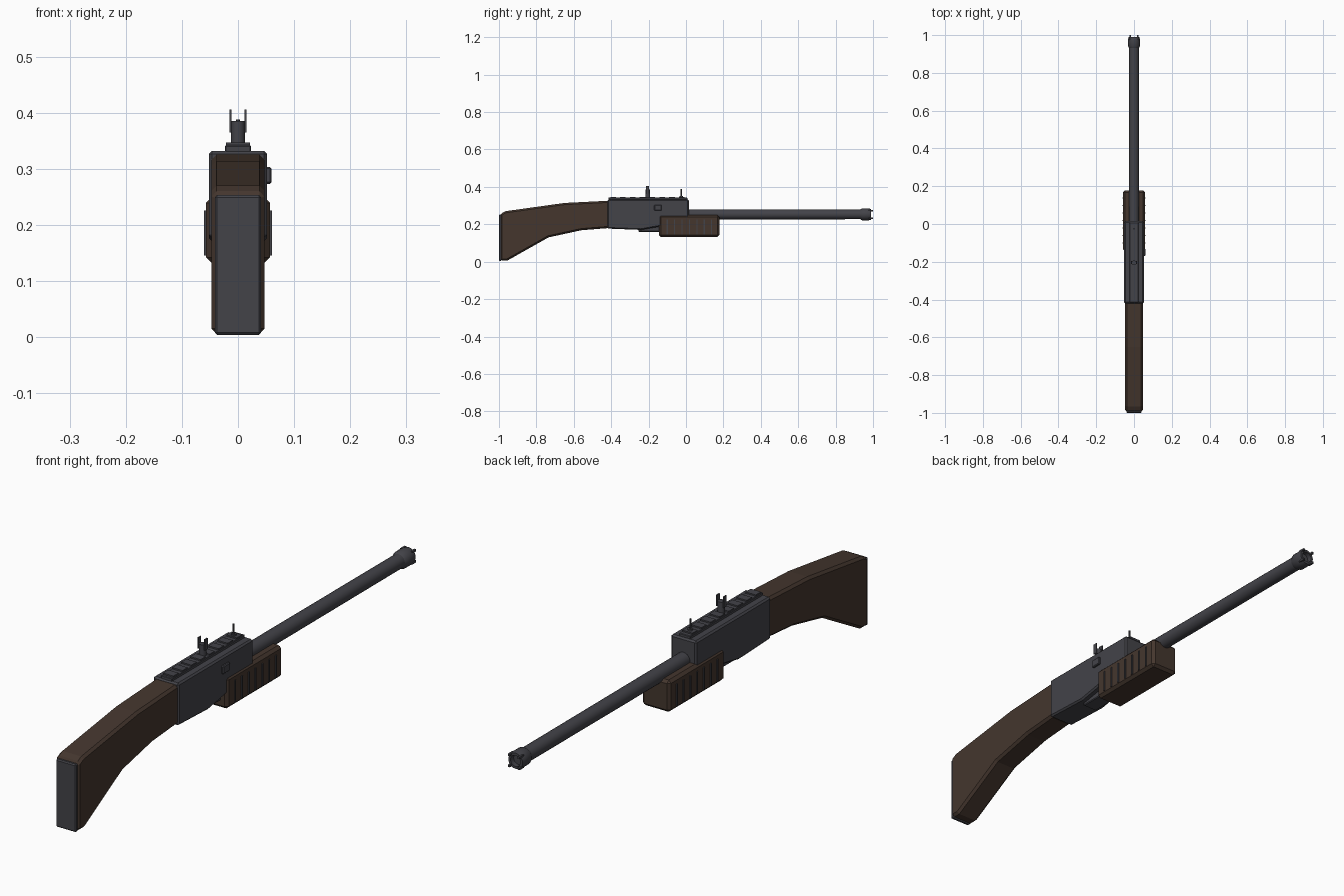
import bpy, bmesh, math
from mathutils import Matrix, Vector

if "Cube" in bpy.data.objects:
    bpy.data.objects.remove(bpy.data.objects["Cube"])


def material(name, rgb):
    m = bpy.data.materials.new(name)
    m.diffuse_color = (*rgb, 1)
    m.use_nodes = True
    m.node_tree.nodes["Principled BSDF"].inputs["Base Color"].default_value = m.diffuse_color
    return m


METAL = material("gunmetal grey", (0.056, 0.056, 0.066))
WOOD = material("dark walnut", (0.058, 0.037, 0.027))


def finish(name, bm, mat, bevel=0.0, smooth=False):
    bmesh.ops.recalc_face_normals(bm, faces=bm.faces)
    me = bpy.data.meshes.new(name)
    bm.to_mesh(me)
    bm.free()
    me.materials.append(mat)
    ob = bpy.data.objects.new(name, me)
    bpy.context.collection.objects.link(ob)
    if bevel:
        b = ob.modifiers.new("Bevel", 'BEVEL')
        b.width, b.segments, b.limit_method = bevel, 1, 'ANGLE'
        b.angle_limit = math.radians(50)
    if smooth:
        bpy.context.view_layer.objects.active = ob
        ob.select_set(True)
        bpy.ops.object.shade_smooth_by_angle(angle=math.radians(35))
        ob.select_set(False)
    return ob


def side_profile(name, pts, half, mat, bevel):
    """Extrude a (y, z) outline across x."""
    bm = bmesh.new()
    f = bm.faces.new([bm.verts.new((-half, y, z)) for y, z in pts])
    ext = bmesh.ops.extrude_face_region(bm, geom=[f])
    vs = [g for g in ext["geom"] if isinstance(g, bmesh.types.BMVert)]
    bmesh.ops.translate(bm, verts=vs, vec=(2 * half, 0, 0))
    return finish(name, bm, mat, bevel)


def box(name, x, y, z, mat, bevel=0.0):
    bm = bmesh.new()
    size = [b - a for a, b in (x, y, z)]
    mid = Vector([(a + b) / 2 for a, b in (x, y, z)])
    bmesh.ops.create_cube(bm, size=1, matrix=Matrix.Translation(mid) @ Matrix.Diagonal((*size, 1)))
    return finish(name, bm, mat, bevel)


def lathe_y(name, rings, cz, mat, n=20):
    """Revolve (y, radius) rings about the barrel axis and cap both ends."""
    bm = bmesh.new()
    loops = [[bm.verts.new((r * math.cos(2 * math.pi * i / n), y, cz + r * math.sin(2 * math.pi * i / n)))
              for i in range(n)] for y, r in rings]
    for a, b in zip(loops, loops[1:]):
        for i in range(n):
            j = (i + 1) % n
            bm.faces.new((a[i], a[j], b[j], b[i]))
    bm.faces.new(loops[0])
    bm.faces.new(loops[-1])
    return finish(name, bm, mat, smooth=True)


def post(name, y, z0, z1, r, mat, n=16):
    """Vertical cylinder on the centre line."""
    bm = bmesh.new()
    bmesh.ops.create_cone(bm, cap_ends=True, segments=n, radius1=r, radius2=r, depth=z1 - z0,
                          matrix=Matrix.Translation((0, y, (z0 + z1) / 2)))
    return finish(name, bm, mat, smooth=True)


# Shoulder stock and butt plate
side_profile("stock", [(-0.992, 0.006), (-0.955, 0.006), (-0.735, 0.13), (-0.56, 0.168), (-0.41, 0.18),
                       (-0.41, 0.326), (-0.65, 0.314), (-0.965, 0.27), (-0.992, 0.256)],
             0.047, WOOD, 0.009)
box("butt_plate", (-0.041, 0.041), (-1.0, -0.985), (0.004, 0.253), METAL, 0.004)

# Receiver with underside plate and side bolt
side_profile("receiver", [(-0.42, 0.177), (-0.24, 0.17), (-0.14, 0.188), (0.015, 0.215),
                          (0.015, 0.332), (-0.42, 0.332)], 0.052, METAL, 0.006)
box("loading_plate", (-0.03, 0.03), (-0.255, -0.13), (0.16, 0.19), METAL, 0.003)
box("bolt", (0.045, 0.06), (-0.17, -0.13), (0.273, 0.303), METAL, 0.003)

# Fore-end grip with raised side ribs
side_profile("fore_end", [(-0.145, 0.132), (0.178, 0.132), (0.178, 0.249), (-0.145, 0.249)],
             0.057, WOOD, 0.01)
for i in range(7):
    y = -0.1 + i * 0.0395
    for s, side in ((-1, "left"), (1, "right")):
        xs = sorted((s * 0.055, s * 0.0605))
        box(f"grip_rib_{side}_{i + 1}", xs, (y - 0.003, y + 0.003), (0.145, 0.226), METAL)

# Barrel, muzzle collar and crown teeth
CZ = 0.253
lathe_y("barrel", [(-0.02, 0.027), (0.95, 0.026)], CZ, METAL)
lathe_y("muzzle", [(0.93, 0.025), (0.942, 0.032), (0.975, 0.032), (0.99, 0.029),
                   (0.99, 0.02), (0.972, 0.02)], CZ, METAL)
for i in range(4):
    a = math.radians(45 + 90 * i)
    cx, cz = 0.0285 * math.cos(a), CZ + 0.0285 * math.sin(a)
    box(f"crown_tooth_{i + 1}", (cx - 0.004, cx + 0.004), (0.975, 1.0), (cz - 0.004, cz + 0.004), METAL)

# Top rail with cross blocks
box("rail_base", (-0.023, 0.023), (-0.415, 0.008), (0.328, 0.342), METAL, 0.002)
for i in range(8):
    y = -0.39 + i * 0.0525
    box(f"rail_block_{i + 1}", (-0.021, 0.021), (y - 0.015, y + 0.015), (0.34, 0.347), METAL)

# Rear notch sight and front post
post("rear_sight_base", -0.205, 0.342, 0.385, 0.0125, METAL)
for s, side in ((-1, "left"), (1, "right")):
    xs = sorted((s * 0.0115, s * 0.0155))
    box(f"rear_sight_prong_{side}", xs, (-0.213, -0.197), (0.365, 0.406), METAL)
post("front_sight_base", -0.025, 0.342, 0.352, 0.009, METAL)
post("front_sight_post", -0.025, 0.35, 0.388, 0.0035, METAL, 8)
